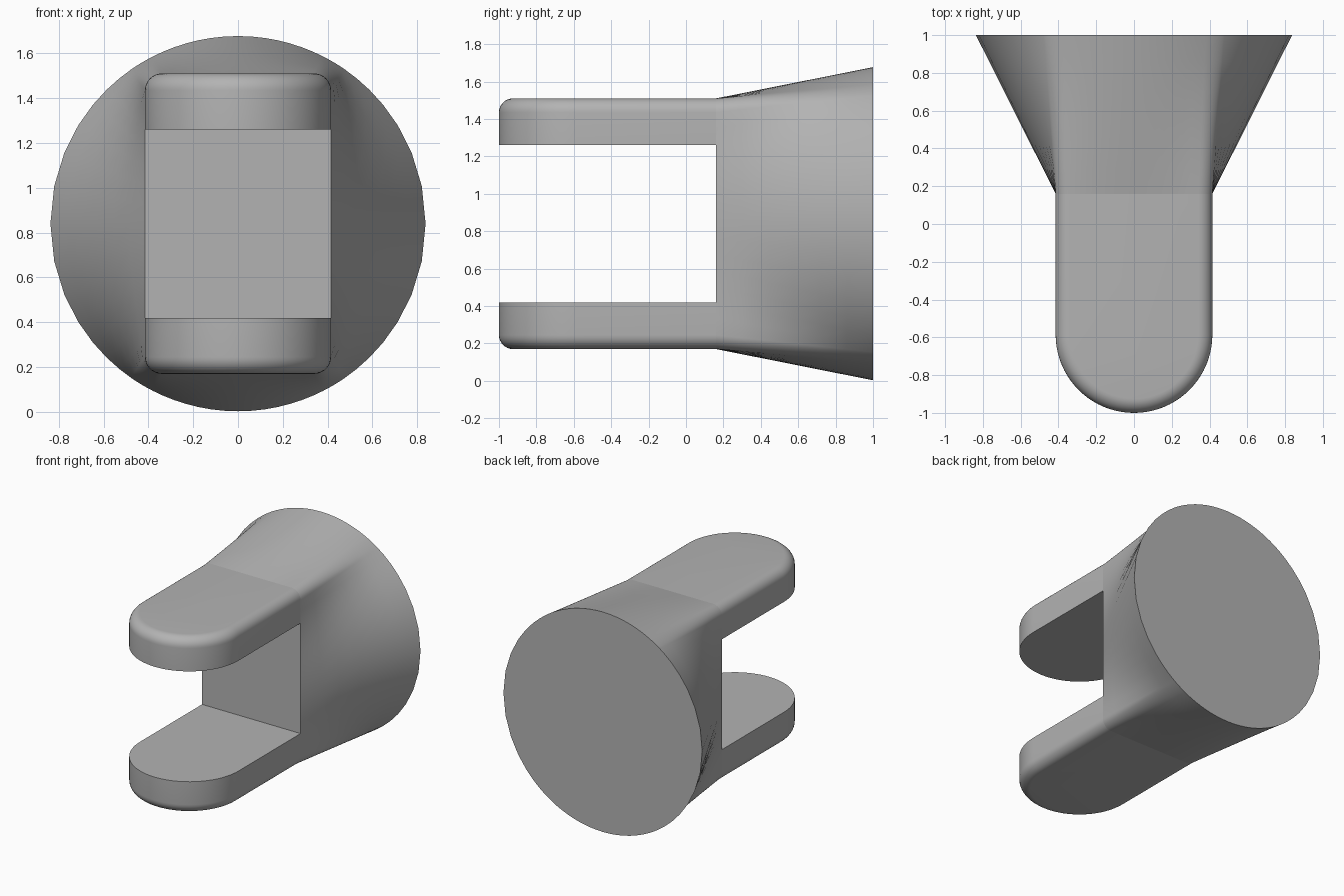
import bpy, bmesh
from math import sin, cos, pi, radians, atan2
from mathutils import Vector

cube = bpy.data.objects.get("Cube")
if cube:
    bpy.data.objects.remove(cube)

MID_Z = 0.84        # height of the central axis
HALF_W = 0.415      # half width of the fork
HALF_H = 0.67       # half height of the fork
GAP = 0.42          # half height of the slot
FILLET = 0.075      # rounding of the outer edges
ROOT_Y, BACK_Y, TIP_Y = 0.16, 1.0, -1.0
DISC_R = 0.837

grey = bpy.data.materials.new("plain grey")
grey.use_nodes = True
colour = (0.45, 0.45, 0.45, 1)
grey.diffuse_color = colour
grey.node_tree.nodes["Principled BSDF"].inputs["Base Color"].default_value = colour


def skin(name, rings):
    """Join equal rings of points into a closed, smooth-shaded solid."""
    bm = bmesh.new()
    loops = [[bm.verts.new(p) for p in ring] for ring in rings]
    for a, b in zip(loops, loops[1:]):
        for i in range(len(a)):
            j = (i + 1) % len(a)
            bm.faces.new((a[i], a[j], b[j], b[i]))
    bm.faces.new(loops[0])
    bm.faces.new(loops[-1])
    bmesh.ops.recalc_face_normals(bm, faces=bm.faces)
    mesh = bpy.data.meshes.new(name)
    bm.to_mesh(mesh)
    bm.free()
    obj = bpy.data.objects.new(name, mesh)
    bpy.context.collection.objects.link(obj)
    mesh.materials.append(grey)
    bpy.ops.object.select_all(action='DESELECT')
    obj.select_set(True)
    bpy.context.view_layer.objects.active = obj
    bpy.ops.object.shade_smooth_by_angle(angle=radians(35))
    return obj


# Flared body: rounded rectangle blending into a round disc
root, disc = [], []
for quarter, (sx, sz) in enumerate([(1, 1), (-1, 1), (-1, -1), (1, -1)]):
    cx, cz = sx * (HALF_W - FILLET), sz * (HALF_H - FILLET)
    start = quarter * pi / 2
    arc = [(cx + FILLET * cos(start + k * pi / 16),
            cz + FILLET * sin(start + k * pi / 16)) for k in range(9)]
    # straight run from the end of this corner towards the next one
    nx, nz = [(-cx, cz), (cx, -cz), (-cx, cz), (cx, -cz)][quarter]
    ex, ez = arc[-1]
    dx, dz = nx - cx, nz - cz
    arc += [(ex + dx * k / 14, ez + dz * k / 14) for k in range(1, 14)]
    for x, z in arc:
        a = atan2(z, x)
        root.append(Vector((x, ROOT_Y, MID_Z + z)))
        disc.append(Vector((DISC_R * cos(a), BACK_Y, MID_Z + DISC_R * sin(a))))
skin("flared_body", [[p.lerp(q, t / 6) for p, q in zip(root, disc)] for t in range(7)])


# Prongs: round-ended slabs, filleted only on the outer face
def stadium(inset, z):
    r = HALF_W - inset
    ring = [(r * cos(a), TIP_Y + HALF_W + r * sin(a), z)
            for a in (pi + pi * k / 40 for k in range(41))]
    return ring + [(r, ROOT_Y + 0.01, z), (-r, ROOT_Y + 0.01, z)]


for name, side in (("upper_prong", 1), ("lower_prong", -1)):
    rings = [stadium(0, MID_Z + side * GAP)]
    for k in range(9):
        a = k * pi / 16
        rings.append(stadium(FILLET * (1 - cos(a)),
                             MID_Z + side * (HALF_H - FILLET * (1 - sin(a)))))
    skin(name, rings)
